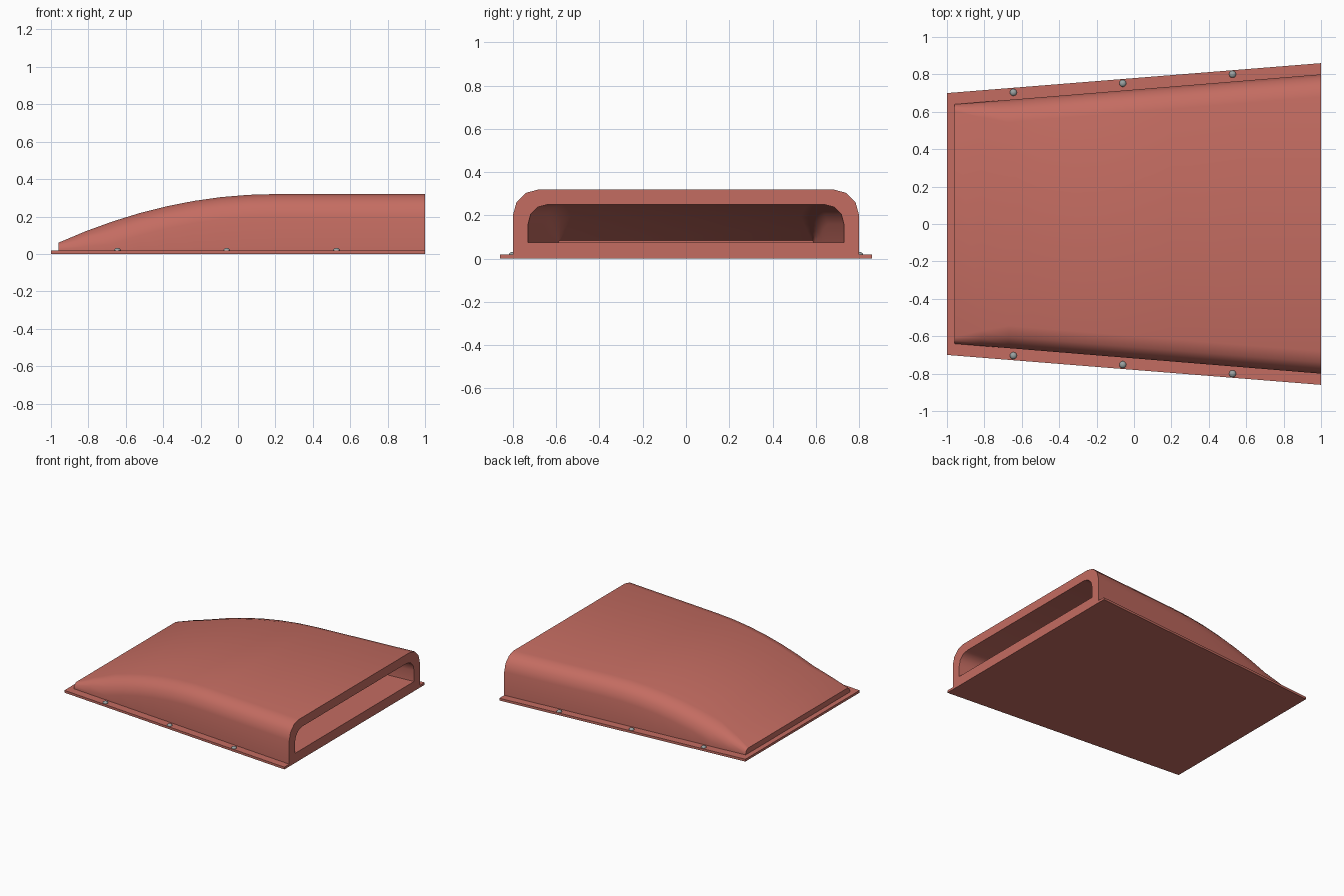
import bpy, bmesh, math

cube = bpy.data.objects.get("Cube")
if cube:
    bpy.data.objects.remove(cube, do_unlink=True)


def material(name, rgb):
    m = bpy.data.materials.new(name)
    m.use_nodes = True
    m.diffuse_color = (*rgb, 1)
    m.node_tree.nodes["Principled BSDF"].inputs["Base Color"].default_value = (*rgb, 1)
    return m


red = material("clay red", (0.55, 0.15, 0.12))
grey = material("bolt grey", (0.32, 0.36, 0.36))

TAIL, MOUTH, CREST = -0.96, 1.0, 0.2
WALL, FLOOR, BASE = 0.07, 0.075, 0.012


def finish(name, bm, mat):
    bmesh.ops.recalc_face_normals(bm, faces=bm.faces)
    mesh = bpy.data.meshes.new(name)
    bm.to_mesh(mesh)
    bm.free()
    mesh.materials.append(mat)
    obj = bpy.data.objects.new(name, mesh)
    bpy.context.collection.objects.link(obj)
    bpy.ops.object.select_all(action='DESELECT')
    obj.select_set(True)
    bpy.context.view_layer.objects.active = obj
    bpy.ops.object.shade_smooth_by_angle(angle=math.radians(40))
    return obj


def height(x):
    t = min((x - TAIL) / (CREST - TAIL), 1)
    return 0.06 + 0.26 * (1 - (1 - t) ** 2)


def half_width(x):
    return 0.64 + 0.16 * (x - TAIL) / (MOUTH - TAIL)


def ring(bm, x, inset, bottom, radius):
    """Arch section with rounded upper corners."""
    w, top = half_width(x) - inset, height(x) - inset
    r = min(radius, 0.75 * (top - bottom))
    corner = [(w - r + r * math.cos(a), top - r + r * math.sin(a))
              for a in (math.radians(30 * i) for i in range(4))]
    half = [(w, bottom)] + corner
    pts = half + [(-y, z) for y, z in reversed(half)]
    return [bm.verts.new((x, y, z)) for y, z in pts]


def steps(a, b, n):
    return [a + (b - a) * i / n for i in range(n + 1)]


# Scoop: outer skin from tail to mouth, then the duct going back inside
bm = bmesh.new()
outer = steps(TAIL, CREST, 8) + [0.6, MOUTH]
inner = [MOUTH, 0.6] + steps(CREST, -0.73, 7)
rings = [ring(bm, x, 0, BASE, 0.12) for x in outer]
rings += [ring(bm, x, WALL, FLOOR, 0.09) for x in inner]
for a, b in zip(rings, rings[1:]):
    n = len(a)
    for i in range(n):
        j = (i + 1) % n
        bm.faces.new((a[i], a[j], b[j], b[i]))
bm.faces.new(rings[0])
bm.faces.new(rings[-1])
finish("scoop_shell", bm, red)

# Tapered mounting flange
bm = bmesh.new()
outline = [(-1, -0.70), (1, -0.86), (1, 0.86), (-1, 0.70)]
base = bm.faces.new([bm.verts.new((x, y, 0)) for x, y in outline])
top = bmesh.ops.extrude_face_region(bm, geom=[base])["geom"]
bmesh.ops.translate(bm, vec=(0, 0, 0.018),
                    verts=[v for v in top if isinstance(v, bmesh.types.BMVert)])
finish("mounting_flange", bm, red)

# Domed bolts along both sides
for side, label in ((1, "back"), (-1, "front")):
    for k, x in enumerate((-0.645, -0.06, 0.527)):
        bm = bmesh.new()
        bmesh.ops.create_uvsphere(bm, u_segments=12, v_segments=8, radius=0.019)
        bmesh.ops.scale(bm, vec=(1, 1, 0.7), verts=bm.verts)
        bolt = finish(f"{label}_bolt_{k + 1}", bm, grey)
        bolt.location = (x, side * (0.752 + 0.083 * (x + 0.06)), 0.018)
